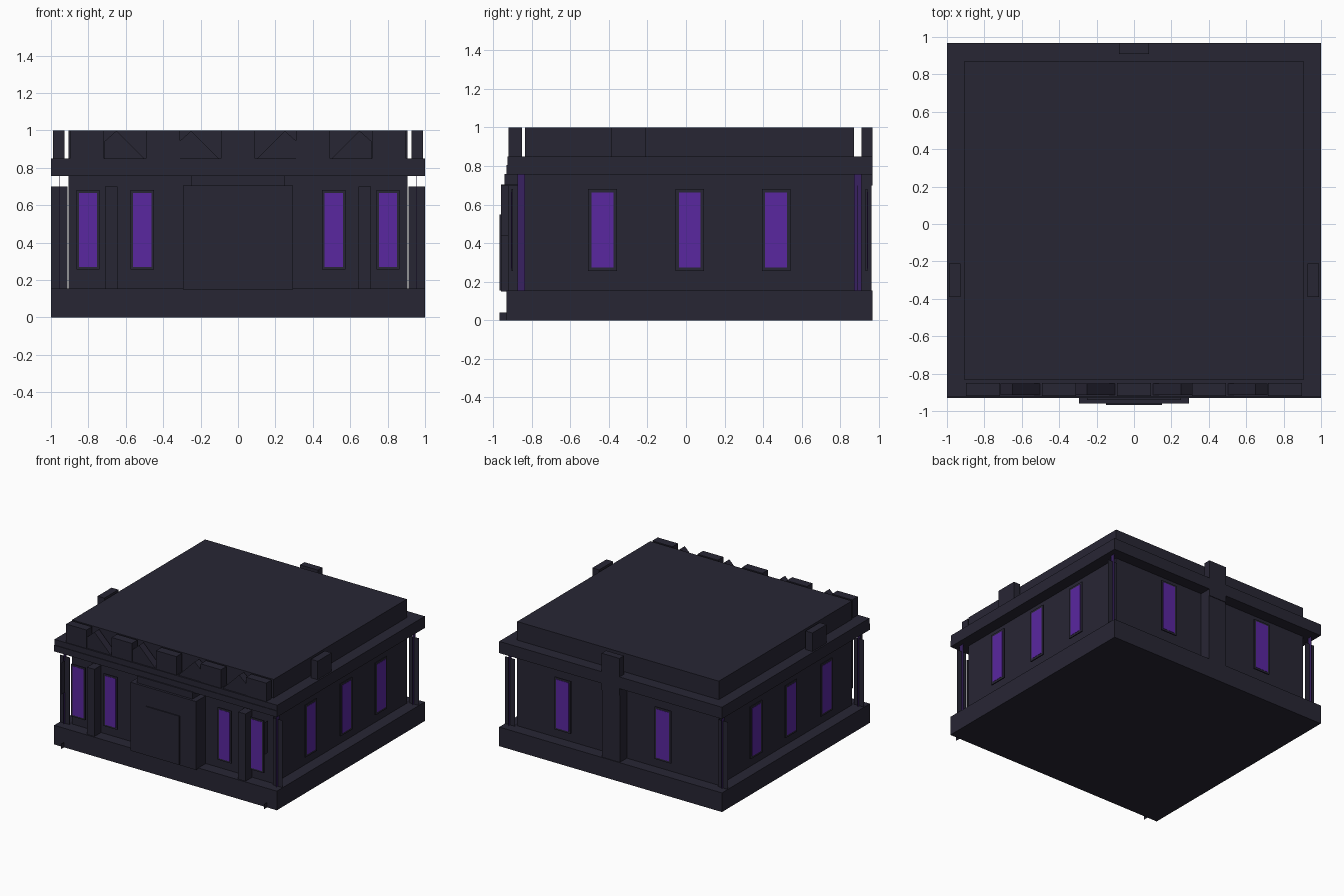
import bpy
import bmesh

cube = bpy.data.objects.get("Cube")
if cube:
    bpy.data.objects.remove(cube, do_unlink=True)


def material(name, rgb):
    m = bpy.data.materials.new(name)
    m.use_nodes = True
    m.diffuse_color = (*rgb, 1)
    m.node_tree.nodes["Principled BSDF"].inputs["Base Color"].default_value = (*rgb, 1)
    return m


STONE = material("dark stone", (0.0205, 0.019, 0.034))
GLASS = material("violet glass", (0.1, 0.02, 0.35))
DEEP = material("deep violet", (0.04, 0.015, 0.12))


def prism(name, profile, y0, y1, mat):
    """Extrude an x-z profile from y0 to y1."""
    bm = bmesh.new()
    face = bm.faces.new([bm.verts.new((x, y0, z)) for x, z in profile])
    side = bmesh.ops.extrude_face_region(bm, geom=[face])["geom"]
    for v in side:
        if isinstance(v, bmesh.types.BMVert):
            v.co.y = y1
    bmesh.ops.recalc_face_normals(bm, faces=bm.faces)
    mesh = bpy.data.meshes.new(name)
    bm.to_mesh(mesh)
    bm.free()
    mesh.materials.append(mat)
    obj = bpy.data.objects.new(name, mesh)
    bpy.context.collection.objects.link(obj)
    return obj


def box(name, xs, ys, zs, mat=STONE):
    (x0, x1), (z0, z1) = sorted(xs), zs
    return prism(name, [(x0, z0), (x1, z0), (x1, z1), (x0, z1)], *sorted(ys), mat)


def window(name, axis, sign, centre, surface, width, rim):
    """Framed panel standing off a wall that faces x or y, with a glass plate."""
    for part, inset, depth, mat in (("frame", 0, 0.009, STONE), ("glass", rim, 0.011, GLASS)):
        across = (centre - width / 2 + inset, centre + width / 2 - inset)
        out = (sign * surface, sign * (surface + depth))
        zs = (0.255 + inset, 0.68 - inset)
        xs, ys = (out, across) if axis == "x" else (across, out)
        box(f"{name}_{part}", xs, ys, zs, mat)


# Main masses
box("base", (-1, 1), (-0.93, 0.967), (0, 0.155))
box("wall_and_roof_block", (-0.905, 0.905), (-0.835, 0.872), (0.15, 1))
box("cornice_lower", (-1, 1), (-0.93, 0.967), (0.755, 0.805))
box("cornice_upper", (-1, 1), (-0.925, 0.967), (0.805, 0.85))

# Entrance
box("porch", (-0.295, 0.295), (-0.96, -0.83), (0.15, 0.705))
box("porch_header", (-0.25, 0.25), (-0.94, -0.83), (0.70, 0.76))
box("door", (-0.15, 0.15), (-0.968, -0.955), (0.155, 0.55))

# Corner posts, pilasters, side blocks and windows, mirrored left and right
for s, side in ((1, "left"), (-1, "right")):
    for end, y in (("front", -0.855), ("back", 0.891)):
        box(f"{end}_post_{side}", (s * 0.912, s), (y - 0.0005, y + 0.0005), (0.15, 0.7))
        box(f"{end}_post_glow_{side}", (s * 0.955, s * 0.956), (y - 0.02, y + 0.02), (0.15, 0.758), DEEP)
    box(f"front_pilaster_{side}", (s * 0.645, s * 0.712), (-0.92, -0.83), (0.15, 0.7))
    box(f"foot_plate_{side}", (s * 0.911, s * 0.912), (-0.968, -0.925), (0, 0.04))
    box(f"front_fin_{side}", (s * 0.911, s * 0.912), (-0.96, -0.92), (0.44, 0.7))
    box(f"side_block_{side}", (s * 0.927, s * 0.988), (-0.39, -0.21), (0.84, 1))
    for i, x in enumerate((0.802, 0.512)):
        window(f"front_window_{side}_{i}", "y", -1, s * x, 0.896, 0.125, 0.014)
    for i, y in enumerate((-0.433, 0.02, 0.467)):
        window(f"side_window_{side}_{i}", "x", s, y, 0.951, 0.148, 0.018)
    window(f"back_window_{side}", "y", 1, s * 0.45, 0.932, 0.145, 0.015)

# Back centre
box("back_pilaster", (-0.08, 0.08), (0.86, 0.962), (0.15, 0.70))
box("back_pilaster_cap", (-0.08, 0.08), (0.86, 0.967), (0.70, 0.76))
box("back_block", (-0.08, 0.08), (0.91, 0.967), (0.755, 1))

# Front battlements with broken gables between them
for i, x in enumerate((-0.807, -0.4, 0, 0.4, 0.807)):
    box(f"battlement_{i}", (x - 0.091, x + 0.091), (-0.92, -0.85), (0.84, 1))
for i, (x, s) in enumerate(((-0.65, 1), (-0.25, 1), (0.25, -1), (0.65, -1))):
    profile = [(x - s * 0.065, 0.845), (x - s * 0.065, 0.94), (x, 0.998), (x + s * 0.153, 0.845)]
    prism(f"gable_{i}", profile, -0.913, -0.853, STONE)
